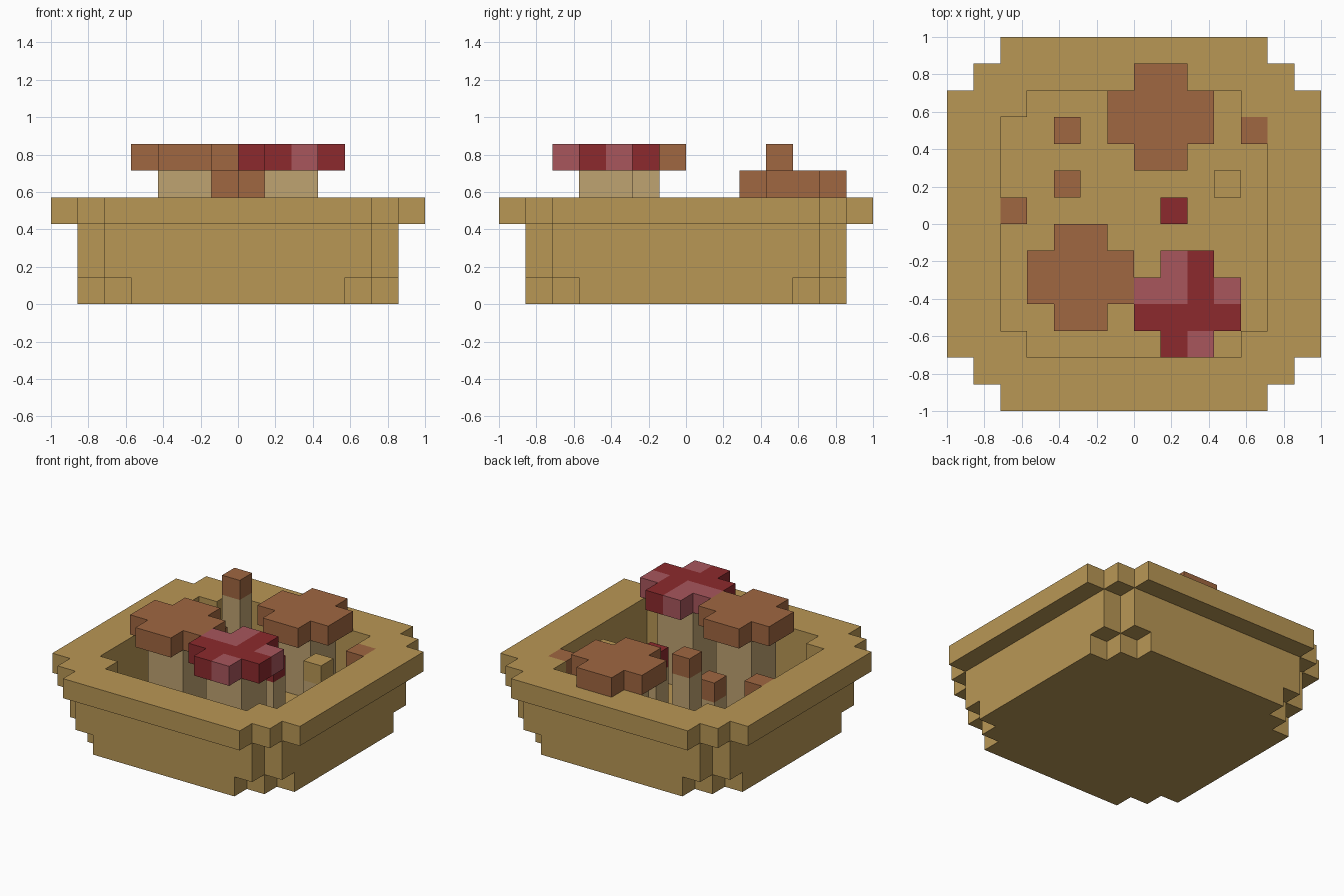
import bpy, bmesh
from mathutils import Vector

if "Cube" in bpy.data.objects:
    bpy.data.objects.remove(bpy.data.objects["Cube"])

U = 1 / 7  # size of one block


def material(name, rgb):
    lin = [((c / 255 + 0.055) / 1.055) ** 2.4 for c in rgb]
    m = bpy.data.materials.new(name)
    m.diffuse_color = (*lin, 1)
    m.use_nodes = True
    m.node_tree.nodes["Principled BSDF"].inputs["Base Color"].default_value = m.diffuse_color
    return m


MATS = {
    "gold": material("golden wood", (185, 151, 85)),
    "brown": material("mushroom brown", (160, 103, 65)),
    "beige": material("stalk beige", (191, 163, 113)),
    "red": material("deep red", (140, 42, 45)),
    "pink": material("spot pink", (168, 86, 92)),
}
KEYS = list(MATS)
cells = {}  # block position -> (part, colour)


def box(part, colour, x, y, z):
    for i in range(*x):
        for j in range(*y):
            for k in range(*z):
                cells[i, j, k] = (part, colour)


def plus(part, colour, x, y, z):
    """Cross-shaped cap, four blocks across, centred on x, y."""
    box(part, colour, (x - 2, x + 2), (y - 1, y + 1), (z, z + 1))
    box(part, colour, (x - 1, x + 1), (y - 2, y + 2), (z, z + 1))


def slab(part, steps, z):
    """Square layer with stepped corners."""
    for a, b in steps:
        box(part, "gold", (-a, a), (-b, b), z)


# Bowl: base, wall and wide rim
slab("bowl_base", [(6, 4), (5, 5), (4, 6)], (0, 1))
slab("bowl_wall", [(6, 5), (5, 6)], (1, 3))
slab("bowl_rim", [(7, 5), (6, 6), (5, 7)], (3, 4))

# Hollow inside with stepped corners
for i in range(-5, 5):
    for j in range(-5, 5):
        if not (i in (-5, 4) and j in (-5, 4)):
            for k in range(1, 4):
                del cells[i, j, k]

# Large mushrooms: two-block stalks under cross-shaped caps
for side, colour, x, y, z in (("left", "brown", -2, -2, 5),
                              ("back", "brown", 1, 4, 4),
                              ("red", "red", 2, -3, 5)):
    box(side + "_stalk", "beige", (x - 1, x + 1), (y - 1, y + 1), (1, z))
    plus(side + "_cap", colour, x, y, z)

# Pale spots on the red cap
for i, j in ((1, -2), (0, -3), (1, -3), (3, -3), (2, -5)):
    cells[i, j, 5] = ("red_cap", "pink")

# Small one-block mushrooms
for name, colour, x, y, z in (("tall", "brown", -3, 3, 5),
                              ("short", "brown", -3, 1, 3),
                              ("small_red", "red", 1, 0, 3),
                              ("small_gold", "gold", 3, 1, 3),
                              ("left_edge", "brown", -5, 0, 3),
                              ("right_edge", "brown", 4, 3, 3)):
    box(name + "_stalk", "beige", (x, x + 1), (y, y + 1), (1, z))
    box(name + "_cap", colour, (x, x + 1), (y, y + 1), (z, z + 1))


def build(part):
    """Make one object from the exposed block faces of a part."""
    bm = bmesh.new()
    for c, (owner, colour) in cells.items():
        if owner != part:
            continue
        for axis in range(3):
            for sign in (-1, 1):
                n = [0, 0, 0]
                n[axis] = sign
                if tuple(a + b for a, b in zip(c, n)) in cells:
                    continue
                u, v = Vector((0, 0, 0)), Vector((0, 0, 0))
                u[(axis + 1) % 3] = 0.5
                v[(axis + 2) % 3] = 0.5
                mid = Vector(c) + Vector((0.5, 0.5, 0.5)) + Vector(n) * 0.5
                ring = [mid - u - v, mid + u - v, mid + u + v, mid - u + v]
                if sign < 0:
                    ring.reverse()
                f = bm.faces.new([bm.verts.new(p * U) for p in ring])
                f.material_index = KEYS.index(colour)
    bmesh.ops.remove_doubles(bm, verts=bm.verts, dist=1e-4)
    bmesh.ops.dissolve_limit(bm, angle_limit=0.01, verts=bm.verts,
                             edges=bm.edges, delimit={"MATERIAL"})
    mesh = bpy.data.meshes.new(part)
    bm.to_mesh(mesh)
    bm.free()
    for m in MATS.values():
        mesh.materials.append(m)
    bpy.context.collection.objects.link(bpy.data.objects.new(part, mesh))


for part in dict.fromkeys(owner for owner, _ in cells.values()):
    build(part)
